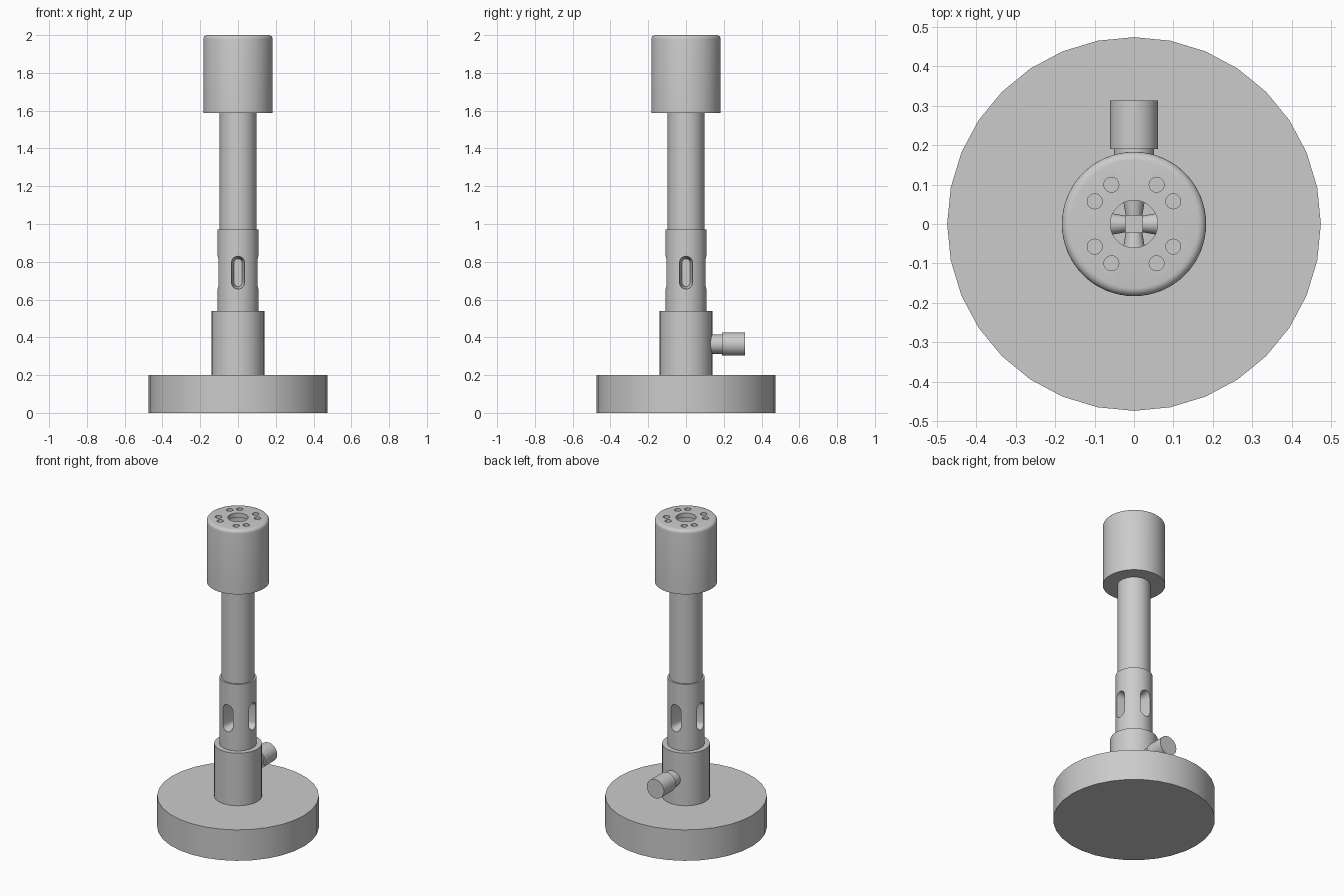
import bpy, bmesh, math
from mathutils import Matrix, Vector

if "Cube" in bpy.data.objects:
    bpy.data.objects.remove(bpy.data.objects["Cube"])


def finish(name, bm, smooth=True, recalc=True):
    if recalc:
        bmesh.ops.recalc_face_normals(bm, faces=bm.faces)
    me = bpy.data.meshes.new(name)
    bm.to_mesh(me)
    bm.free()
    ob = bpy.data.objects.new(name, me)
    bpy.context.collection.objects.link(ob)
    if smooth:
        shade(ob)
    return ob


def shade(ob):
    bpy.ops.object.select_all(action='DESELECT')
    ob.select_set(True)
    bpy.context.view_layer.objects.active = ob
    bpy.ops.object.shade_smooth_by_angle(angle=math.radians(35))


def cylinder(bm, r, z0, z1, sides, matrix=Matrix()):
    move = matrix @ Matrix.Translation((0, 0, (z0 + z1) / 2))
    bmesh.ops.create_cone(bm, cap_ends=True, segments=sides, radius1=r, radius2=r,
                          depth=z1 - z0, matrix=move)


def lathe_ring(name, profile, sides, smooth=True):
    """Spin a closed (radius, z) outline about the z axis."""
    bm = bmesh.new()
    rings = []
    for i in range(sides):
        a = 2 * math.pi * i / sides
        rings.append([bm.verts.new((r * math.cos(a), r * math.sin(a), z)) for r, z in profile])
    n = len(profile)
    for i in range(sides):
        p, q = rings[i], rings[(i + 1) % sides]
        for j in range(n):
            k = (j + 1) % n
            bm.faces.new((p[j], q[j], q[k], p[k]))
    return finish(name, bm, smooth)


def cut(ob, cutter):
    mod = ob.modifiers.new("cut", 'BOOLEAN')
    mod.object, mod.operation, mod.solver = cutter, 'DIFFERENCE', 'EXACT'
    bpy.ops.object.select_all(action='DESELECT')
    ob.select_set(True)
    bpy.context.view_layer.objects.active = ob
    bpy.ops.object.modifier_apply(modifier=mod.name)
    bpy.data.objects.remove(cutter)
    shade(ob)


def slot_ring(bm, angle, dist, w, h, on_sleeve=False):
    """Upright rounded slot outline, facing outward at the given angle."""
    rot = Matrix.Rotation(angle, 4, 'Z')
    verts = []
    for i in range(18):
        half = 0 if i < 9 else 1
        t = math.pi * ((i - 9 * half) / 8 + half)
        u, v = w * math.cos(t), w * math.sin(t) + (h - w) * (1 - 2 * half)
        d = math.sqrt(dist ** 2 - u ** 2) if on_sleeve else dist
        verts.append(bm.verts.new(rot @ Vector((d, u, 0.7425 + v))))
    return verts


def bridge(bm, a, b):
    for i in range(len(a)):
        j = (i + 1) % len(a)
        bm.faces.new((a[i], a[j], b[j], b[i]))


# Round foot and the collar above it
bm = bmesh.new()
cylinder(bm, 0.474, 0, 0.2, 32)
finish("base", bm)
bm = bmesh.new()
cylinder(bm, 0.14, 0.19, 0.54, 32)
finish("collar", bm)

# Air sleeve with four slots
R = 0.108
sleeve = lathe_ring("air_sleeve", [(0.088, 0.53), (R, 0.53), (R, 0.97), (0.088, 0.97)], 64, False)
bm = bmesh.new()
for k in range(4):
    a, b = [slot_ring(bm, k * math.pi / 2, d, 0.035, 0.0875) for d in (0.06, 0.15)]
    bridge(bm, a, b)
    bm.faces.new(a)
    bm.faces.new(b)
cut(sleeve, finish("slot_cutter", bm, False))

# Recessed pockets behind the slots, meeting as a cross inside the tube
bm = bmesh.new()
for k in range(4):
    a = slot_ring(bm, k * math.pi / 2, R - 0.001, 0.035, 0.0875, True)
    b = slot_ring(bm, k * math.pi / 2, 0.022, 0.021, 0.0735)
    bridge(bm, a, b)
    bm.faces.new(b)
finish("air_pockets", bm)

# Burner tube
lathe_ring("burner_tube", [(0.08, 0.95), (0.097, 0.95), (0.097, 1.6), (0.08, 1.6)], 48)

# Hollow head with a rounded rim and central bore
rim = [(0.162 + 0.021 * math.cos(t), 1.979 + 0.021 * math.sin(t))
       for t in [i * math.pi / 10 for i in range(6)]]
head = lathe_ring("burner_head", [(0.08, 1.587), (0.183, 1.587)] + rim +
                  [(0.06, 2.0), (0.06, 1.97), (0.163, 1.97), (0.163, 1.607), (0.08, 1.607)], 64, False)

# Ring of small flame holes, in pairs on the diagonals
bm = bmesh.new()
for k in range(12):
    if k % 3:
        a = k * math.pi / 6
        cylinder(bm, 0.019, 1.9, 2.1, 24, Matrix.Translation((0.115 * math.cos(a), 0.115 * math.sin(a), 0)))
cut(head, finish("hole_cutter", bm, False))

# Gas inlet at the back: neck and knob
back = Matrix.Translation((0, 0, 0.364)) @ Matrix.Rotation(-math.pi / 2, 4, 'X')
for name, r, y0, y1 in (("inlet_neck", 0.051, 0.1, 0.2), ("inlet_knob", 0.061, 0.19, 0.313)):
    bm = bmesh.new()
    cylinder(bm, r, y0, y1, 32, back)
    finish(name, bm)
